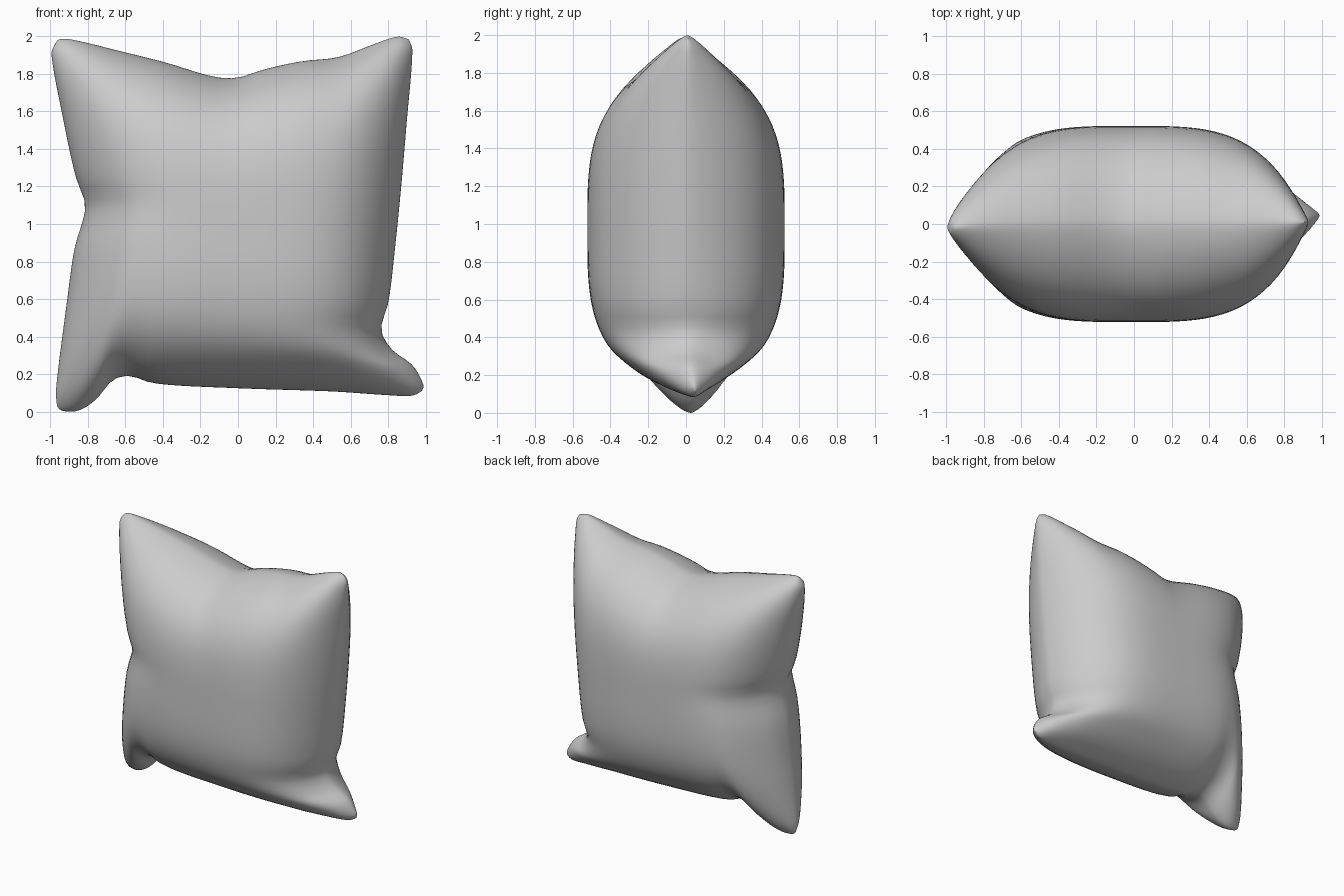
import bpy, bmesh, math
from mathutils import Vector

if "Cube" in bpy.data.objects:
    bpy.data.objects.remove(bpy.data.objects["Cube"])

N = 48  # grid cells per side

# Seam outline (x, z), one curve per side
TOP = [(-.975, 1.96), (-.955, 1.985), (-.89, 1.985), (-.6, 1.915), (-.38, 1.86), (-.13, 1.785), (0, 1.778),
       (.12, 1.82), (.35, 1.87), (.53, 1.888), (.7, 1.95), (.85, 2.0), (.91, 1.985)]
BOTTOM = [(-.965, .03), (-.94, .005), (-.85, .005), (-.75, .07), (-.67, .17), (-.58, .195), (-.46, .152),
          (0, .125), (.5, .108), (.8, .088), (.93, .085), (.98, .11)]
LEFT = [(-.965, .03), (-.97, .12), (-.91, .6), (-.87, .88), (-.81, 1.1), (-.86, 1.23), (-.94, 1.6),
        (-.995, 1.91), (-.975, 1.96)]
RIGHT = [(.98, .11), (.99, .14), (.93, .25), (.82, .33), (.76, .44), (.80, .57), (.84, .9), (.87, 1.2),
         (.9, 1.55), (.93, 1.93), (.91, 1.985)]


def smooth_curve(pts):
    """Return a smooth curve, parameterised 0..1 by chord length."""
    p = [Vector(q) for q in pts]
    t = [0.0]
    for a, b in zip(p, p[1:]):
        t.append(t[-1] + (b - a).length)
    t = [x / t[-1] for x in t]
    n = len(p)
    m = [(p[min(i + 1, n - 1)] - p[max(i - 1, 0)]) / (t[min(i + 1, n - 1)] - t[max(i - 1, 0)]) for i in range(n)]

    def at(s):
        i = max(k for k in range(n - 1) if t[k] <= s + 1e-9)
        h = t[i + 1] - t[i]
        q = (s - t[i]) / h
        return (p[i] * (2*q**3 - 3*q*q + 1) + m[i] * h * (q**3 - 2*q*q + q)
                + p[i + 1] * (3*q*q - 2*q**3) + m[i + 1] * h * (q**3 - q*q))
    return at


top, bottom, left, right = map(smooth_curve, (TOP, BOTTOM, LEFT, RIGHT))
BL, BR, TL, TR = bottom(0), bottom(1), top(0), top(1)


def puff(a, p=3.6, q=.68):
    return max(0.0, 1 - abs(a) ** p) ** q


def fade(t):
    return max(0.0, t) ** 2


def pillow_point(a, b, side):
    """Spread the seam dents inward over a plain quad, then inflate it."""
    s, t = (a + 1) / 2, (b + 1) / 2
    plan = (BL * (1 - s) + BR * s) * (1 - t) + (TL * (1 - s) + TR * s) * t
    plan = (plan + (bottom(s) - BL.lerp(BR, s)) * fade(1 - t) + (top(s) - TL.lerp(TR, s)) * fade(t)
            + (left(t) - BL.lerp(TL, t)) * fade(1 - s) + (right(t) - BR.lerp(TR, t)) * fade(s))
    # slight twist of the corners, blunt rim
    shift = (.03*(1-s)*(1-t) + .05*s*(1-t) - .02*(1-s)*t + .01*s*t) * abs(a*b) ** 3
    thick = math.hypot(.518 * puff(a) * puff(b), .07 * puff(a, 12, .5) * puff(b, 12, .5))
    return (plan.x, shift + side * thick, plan.y)


# Front and back shells joined along the seam
bm = bmesh.new()
par = [math.sin(math.pi / 2 * (2 * i / N - 1)) for i in range(N + 1)]
for side in (-1, 1):
    g = [[bm.verts.new(pillow_point(a, b, side)) for b in par] for a in par]
    for i in range(N):
        for j in range(N):
            f = [g[i][j], g[i + 1][j], g[i + 1][j + 1], g[i][j + 1]]
            bm.faces.new(f if side < 0 else f[::-1])
seam = [v for v in bm.verts if v.is_boundary]
bmesh.ops.remove_doubles(bm, verts=seam, dist=1e-5)
# Soften the seam and the corner tips
rim = [v for v in bm.verts if abs(v.co.y) < .12]
for _ in range(2):
    bmesh.ops.smooth_vert(bm, verts=rim, factor=.3, use_axis_x=True, use_axis_y=True, use_axis_z=True)
bmesh.ops.recalc_face_normals(bm, faces=bm.faces)
zmin = min(v.co.z for v in bm.verts)
for v in bm.verts:
    v.co.z -= zmin
mesh = bpy.data.meshes.new("pillow")
bm.to_mesh(mesh)
bm.free()
for poly in mesh.polygons:
    poly.use_smooth = True
pillow = bpy.data.objects.new("pillow", mesh)
bpy.context.collection.objects.link(pillow)
